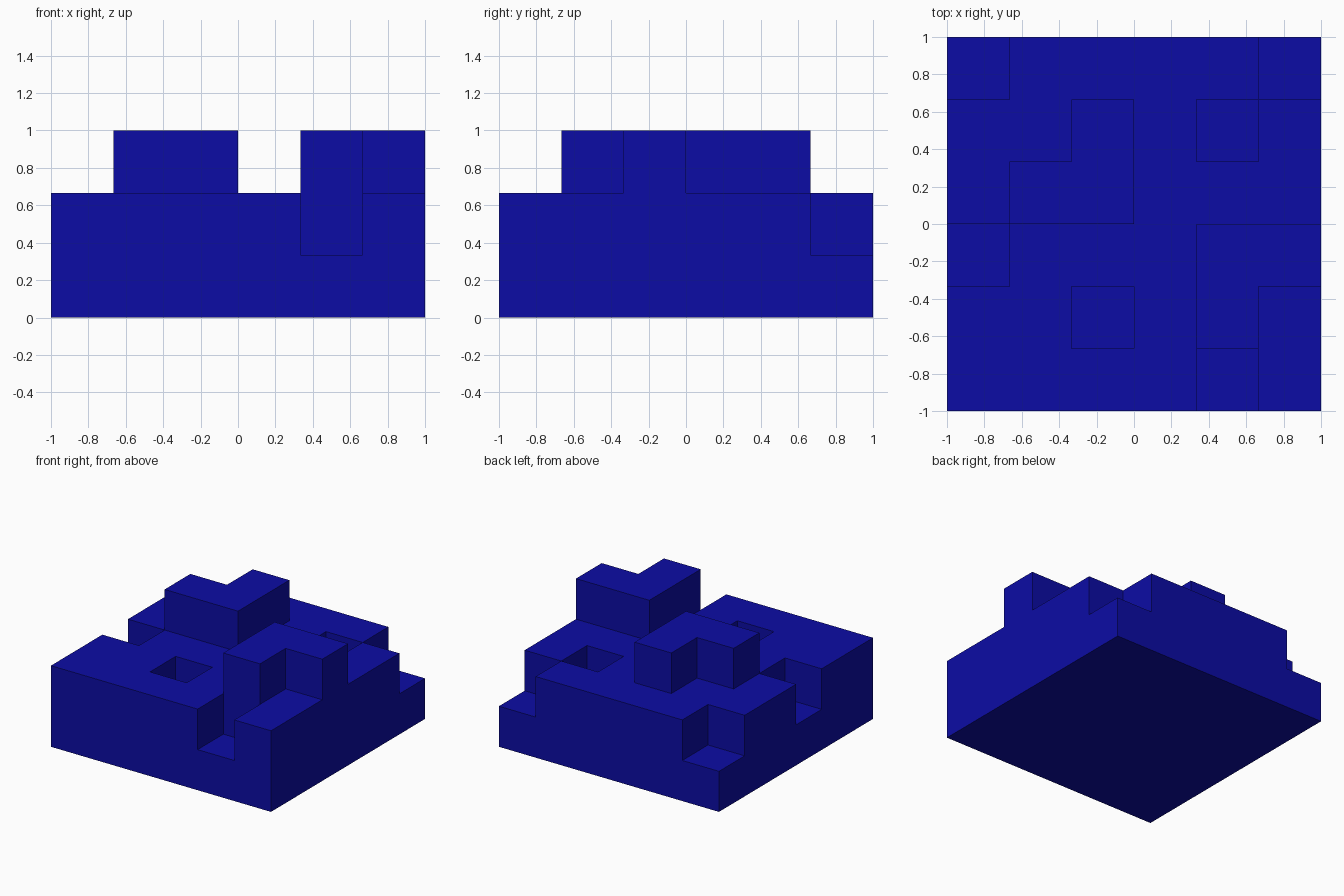
import bpy
import bmesh
import math

cube = bpy.data.objects.get("Cube")
if cube:
    bpy.data.objects.remove(cube, do_unlink=True)

# Single deep blue material
blue = bpy.data.materials.new("deep blue")
blue.use_nodes = True
colour = (0.0037, 0.0037, 0.376, 1.0)
blue.diffuse_color = colour
blue.node_tree.nodes["Principled BSDF"].inputs["Base Color"].default_value = colour

# Plan of block heights in steps: first row is the back, left column is -x
PLAN = ["122221",
        "223212",
        "233222",
        "122233",
        "221232",
        "222212"]
STEP = 1 / 3
N = len(PLAN)


def height(col, row):
    """Number of steps at a cell; zero outside the plan. Row 0 is the front."""
    if 0 <= col < N and 0 <= row < N:
        return int(PLAN[N - 1 - row][col])
    return 0


bm = bmesh.new()


def quad(*corners):
    """Add a face from corners given in whole steps."""
    bm.faces.new([bm.verts.new((x * STEP - 1, y * STEP - 1, z * STEP))
                  for x, y, z in corners])


for row in range(N):
    for col in range(N):
        h = height(col, row)
        ring = [(col, row), (col + 1, row), (col + 1, row + 1), (col, row + 1)]
        # Top and underside of the cell
        quad(*[(x, y, h) for x, y in ring])
        quad(*[(x, y, 0) for x, y in reversed(ring)])
        # Walls down to each lower neighbour
        for i, (dx, dy) in enumerate([(0, -1), (1, 0), (0, 1), (-1, 0)]):
            a, b = ring[i], ring[(i + 1) % 4]
            for z in range(height(col + dx, row + dy), h):
                quad((*a, z), (*b, z), (*b, z + 1), (*a, z + 1))

# Weld the cells into one shell and merge coplanar faces
bmesh.ops.remove_doubles(bm, verts=bm.verts[:], dist=0.001)
bmesh.ops.dissolve_limit(bm, angle_limit=math.radians(1),
                         verts=bm.verts[:], edges=bm.edges[:])

mesh = bpy.data.meshes.new("stepped_block")
bm.to_mesh(mesh)
bm.free()
mesh.materials.append(blue)
block = bpy.data.objects.new("stepped_block", mesh)
bpy.context.collection.objects.link(block)
